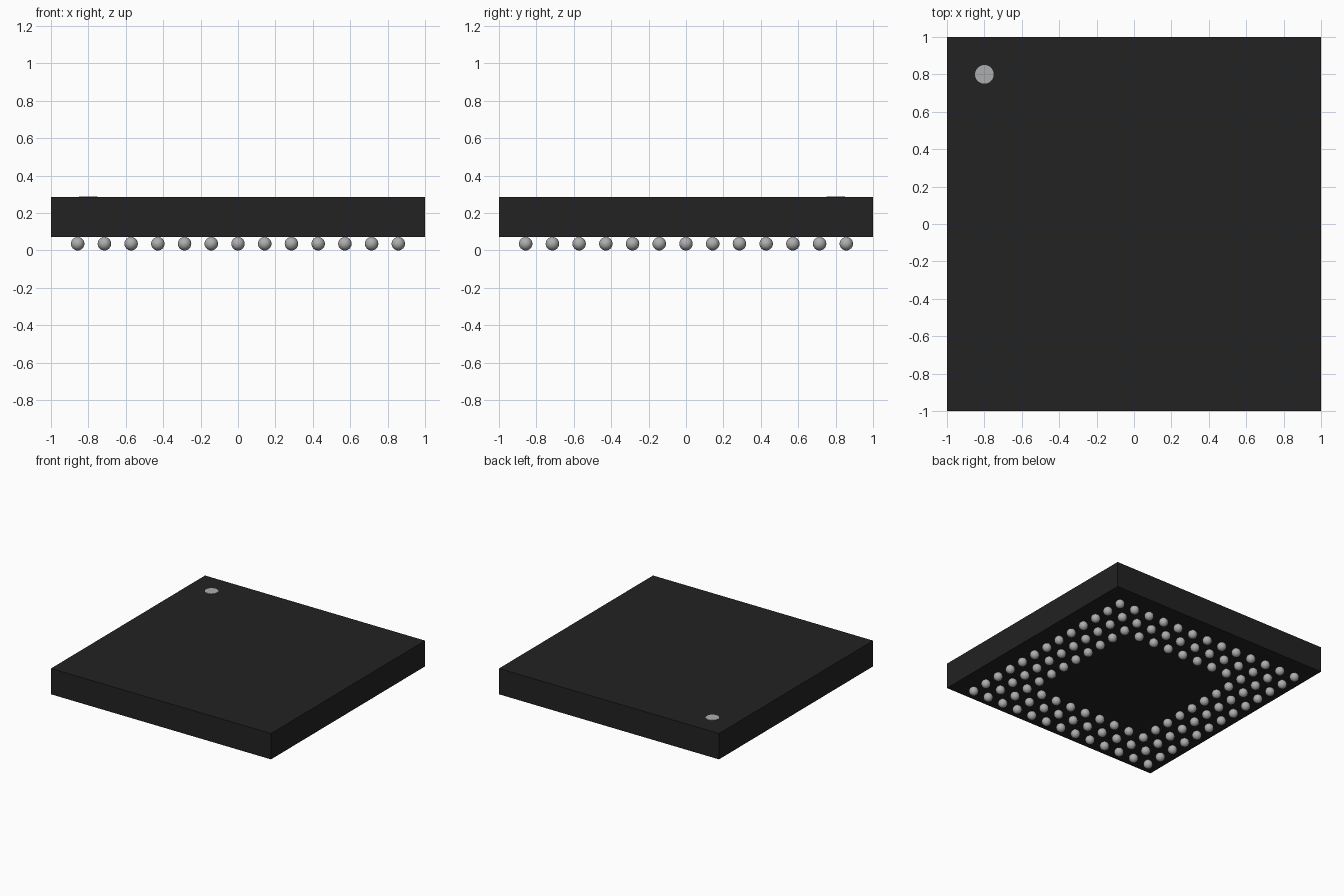
import bpy

if "Cube" in bpy.data.objects:
    bpy.data.objects.remove(bpy.data.objects["Cube"])

BOTTOM, TOP = 0.073, 0.285   # package body heights
RADIUS = 0.036               # solder ball radius
PITCH = 1 / 7                # ball spacing
COUNT, RINGS = 13, 3         # balls per side, rows deep


def material(name, colour):
    mat = bpy.data.materials.new(name)
    mat.diffuse_color = (*colour, 1)
    mat.use_nodes = True
    mat.node_tree.nodes["Principled BSDF"].inputs["Base Color"].default_value = mat.diffuse_color
    return mat


black = material("black_plastic", (0.016, 0.016, 0.016))
silver = material("solder_grey", (0.42, 0.42, 0.43))

# Package body
bpy.ops.mesh.primitive_cube_add(size=1, location=(0, 0, (BOTTOM + TOP) / 2))
body = bpy.context.object
body.name = "package_body"
body.scale = (2, 2, TOP - BOTTOM)
body.data.materials.append(black)

# Pin one marker, a thin disc on the top corner
bpy.ops.mesh.primitive_cylinder_add(vertices=32, radius=0.05, depth=0.004,
                                    location=(-0.8, 0.8, TOP + 0.001))
marker = bpy.context.object
marker.name = "pin_one_marker"
marker.data.materials.append(silver)

# Solder balls: three square rings sharing one mesh
bpy.ops.mesh.primitive_uv_sphere_add(segments=20, ring_count=12, radius=RADIUS)
first = bpy.context.object
bpy.ops.object.shade_smooth()
first.data.materials.append(silver)
ball_mesh = first.data
ball_mesh.name = "solder_ball"
bpy.data.objects.remove(first)

half = COUNT // 2
for i in range(-half, half + 1):
    for j in range(-half, half + 1):
        if max(abs(i), abs(j)) > half - RINGS:
            ball = bpy.data.objects.new("solder_ball", ball_mesh)
            ball.location = (i * PITCH, j * PITCH, RADIUS)
            bpy.context.collection.objects.link(ball)
